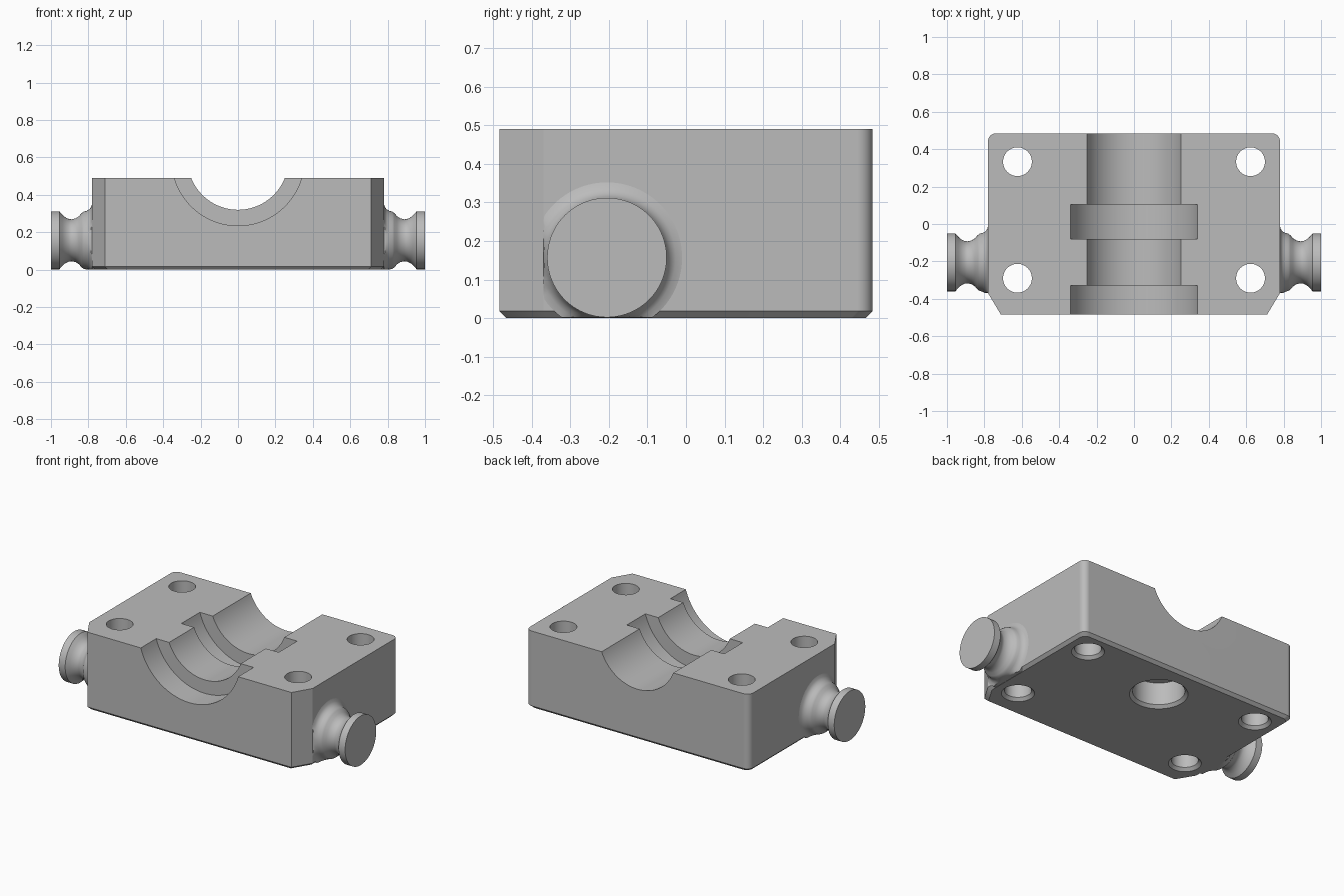
import bpy, bmesh, math
from mathutils import Matrix, Vector

if "Cube" in bpy.data.objects:
    bpy.data.objects.remove(bpy.data.objects["Cube"])

grey = bpy.data.materials.new("plain grey")
grey.use_nodes = True
colour = (0.5, 0.5, 0.5, 1)
grey.diffuse_color = colour
grey.node_tree.nodes["Principled BSDF"].inputs["Base Color"].default_value = colour

HALF_X, HALF_Y, TOP, CHAMFER = 0.78, 0.484, 0.49, 0.018


def add_object(name, bm):
    bmesh.ops.recalc_face_normals(bm, faces=bm.faces)
    mesh = bpy.data.meshes.new(name)
    bm.to_mesh(mesh)
    bm.free()
    mesh.materials.append(grey)
    obj = bpy.data.objects.new(name, mesh)
    bpy.context.collection.objects.link(obj)
    return obj


def skin(bm, rings):
    """Bridge equal rings of points and cap both ends."""
    rings = [[bm.verts.new(p) for p in ring] for ring in rings]
    for a, b in zip(rings, rings[1:]):
        for i in range(len(a)):
            j = (i + 1) % len(a)
            bm.faces.new((a[i], a[j], b[j], b[i]))
    bm.faces.new(rings[0])
    bm.faces.new(rings[-1])


def lathe(name, profile, place, steps=96):
    """Turn (radius, height) pairs about local z, then place the result."""
    bm = bmesh.new()
    angles = [math.tau * i / steps for i in range(steps)]
    skin(bm, [[place @ Vector((r * math.cos(a), r * math.sin(a), h)) for a in angles]
              for r, h in profile])
    return add_object(name, bm)


def activate(obj):
    bpy.ops.object.select_all(action='DESELECT')
    obj.select_set(True)
    bpy.context.view_layer.objects.active = obj


def cut(obj, cutter):
    mod = obj.modifiers.new("cut", 'BOOLEAN')
    mod.operation, mod.solver, mod.object = 'DIFFERENCE', 'EXACT', cutter
    activate(obj)
    bpy.ops.object.modifier_apply(modifier=mod.name)
    bpy.data.objects.remove(cutter)


def smooth(obj):
    activate(obj)
    bpy.ops.object.shade_smooth_by_angle(angle=math.radians(28))
    mod = obj.modifiers.new("flat faces stay flat", 'WEIGHTED_NORMAL')
    mod.keep_sharp = True


# Block: angled front corners, rounded back corners, chamfered underside
fillet = 0.04
right = [(0.712, -HALF_Y), (HALF_X, -0.37)]
for i in range(9):
    a = math.pi / 2 * i / 8
    right.append((HALF_X - fillet + fillet * math.cos(a),
                  HALF_Y - fillet + fillet * math.sin(a)))
outline = right + [(-x, y) for x, y in reversed(right)]
sx, sy = 1 - CHAMFER / HALF_X, 1 - CHAMFER / HALF_Y
bm = bmesh.new()
skin(bm, [[(x * sx, y * sy, 0) for x, y in outline],
          [(x, y, CHAMFER) for x, y in outline],
          [(x, y, TOP) for x, y in outline]])
block = add_object("block", bm)

# Stepped half-round channel from front to back
small, large = 0.269, 0.354
channel = [(large, -0.6), (large, -0.33), (small, -0.33), (small, -0.08),
           (large, -0.08), (large, 0.105), (small, 0.105), (small, 0.6)]
cut(block, lathe("channel_cutter", channel,
                 Matrix.Translation((0, 0, 0.589)) @ Matrix.Rotation(-math.pi / 2, 4, 'X'), 128))


# Bolt holes and blind centre socket, countersunk below
def hole(x, y, r, end):
    profile = [(r + 2 * CHAMFER, -CHAMFER), (r, CHAMFER), (r, end)]
    cut(block, lathe("hole_cutter", profile, Matrix.Translation((x, y, 0)), 48))


for x in (-0.623, 0.623):
    for y in (-0.29, 0.333):
        hole(x, y, 0.077, 0.6)
hole(0, 0.22, 0.15, 0.16)
smooth(block)

# Side pins: flared root, shoulder, waist and end disc
pin = [(0.195, 0.755), (0.195, 0.78), (0.178, 0.785), (0.165, 0.795), (0.157, 0.81),
       (0.153, 0.825), (0.145, 0.836), (0.129, 0.85), (0.117, 0.868), (0.112, 0.89),
       (0.114, 0.905), (0.122, 0.922), (0.135, 0.938), (0.155, 0.955), (0.155, 1.0)]
for side, name in ((1, "left_pin"), (-1, "right_pin")):
    turn = Matrix.Rotation(side * math.pi / 2, 4, 'Y')
    obj = lathe(name, pin, Matrix.Translation((0, -0.205, 0.157)) @ turn)
    # Trim the flare where it meets the underside and the angled corner
    for v in obj.data.vertices:
        v.co.y = max(v.co.y, -0.369)
        v.co.z = max(v.co.z, 0.001)
    smooth(obj)
